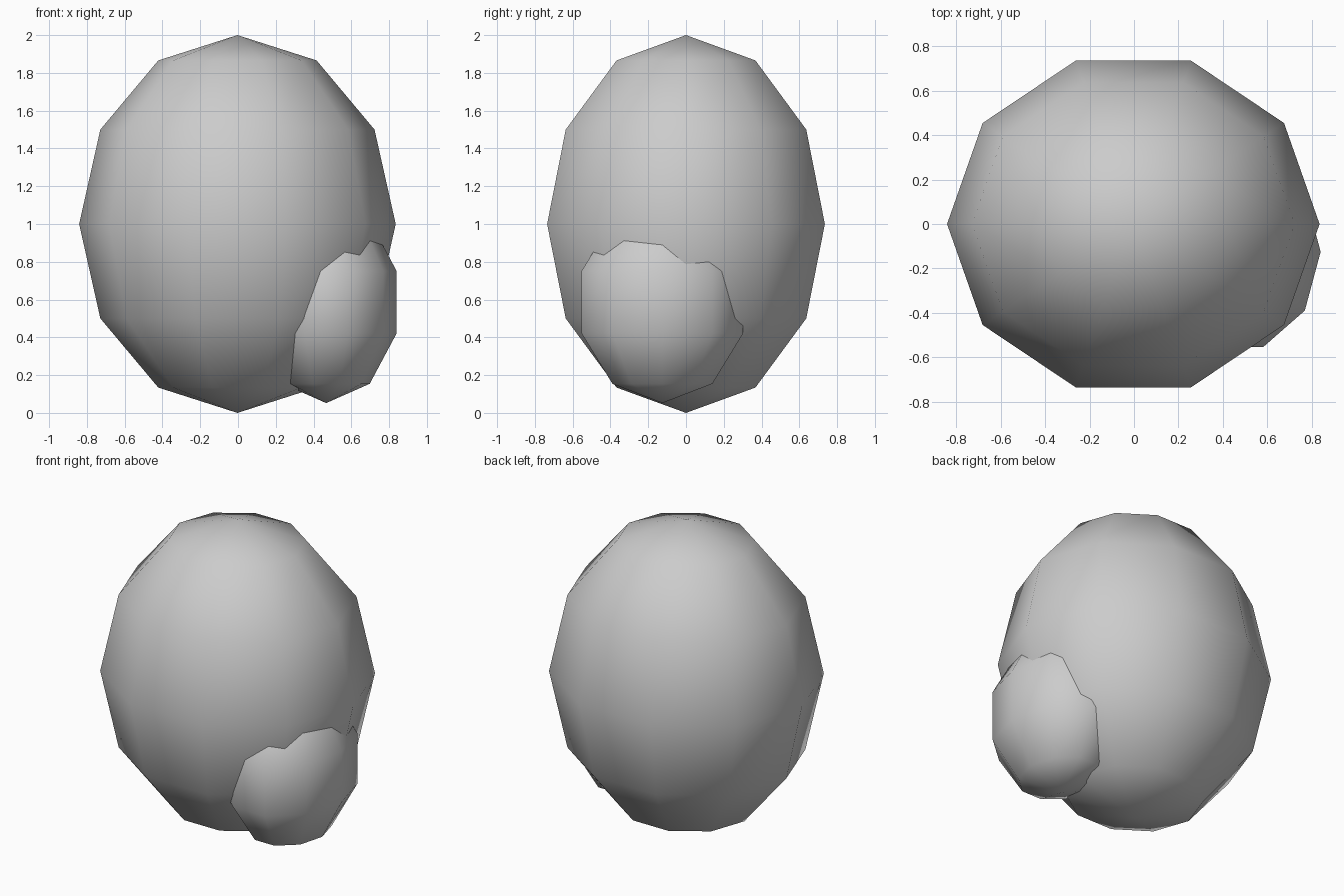
import bpy
from math import sin, cos, pi

if "Cube" in bpy.data.objects:
    bpy.data.objects.remove(bpy.data.objects["Cube"])


def ellipsoid(name, centre, radii, rings, segments=10):
    """Low-poly ellipsoid with poles on z and a vertex column on +x."""
    def point(ring, seg):
        p, a = pi * ring / rings, 2 * pi * seg / segments
        unit = (sin(p) * cos(a), sin(p) * sin(a), -cos(p))
        return [c + r * u for c, r, u in zip(centre, radii, unit)]

    verts = [point(0, 0), point(rings, 0)]
    verts += [point(i, j) for i in range(1, rings) for j in range(segments)]

    def vid(i, j):
        return 2 + (i - 1) * segments + j % segments

    faces = []
    for j in range(segments):
        faces.append((0, vid(1, j + 1), vid(1, j)))
        faces.append((1, vid(rings - 1, j), vid(rings - 1, j + 1)))
        for i in range(1, rings - 1):
            faces.append((vid(i, j), vid(i, j + 1), vid(i + 1, j + 1), vid(i + 1, j)))

    mesh = bpy.data.meshes.new(name)
    mesh.from_pydata(verts, [], faces)
    mesh.shade_smooth()
    obj = bpy.data.objects.new(name, mesh)
    bpy.context.collection.objects.link(obj)
    return obj


# Large egg-shaped body
ellipsoid("body", (-0.003, 0, 1.0), (0.838, 0.773, 1.0), 6)
# Smaller lump half sunk into the lower right front
ellipsoid("side_lump", (0.467, -0.125, 0.586), (0.392, 0.473, 0.534), 5)
